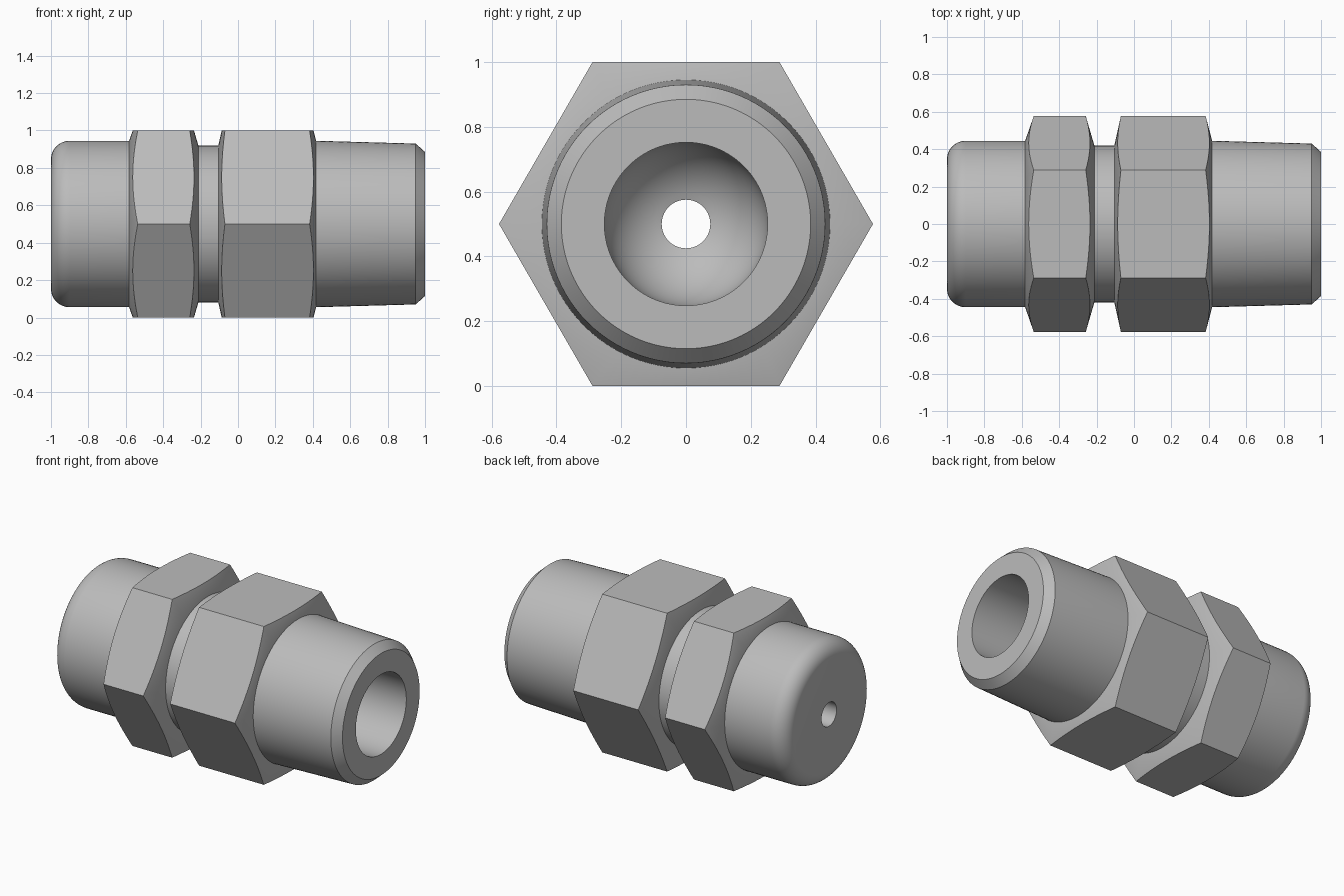
import bpy, bmesh, math

SEGMENTS = 96
AXIS_HEIGHT = 0.5
APOTHEM = 0.5

if "Cube" in bpy.data.objects:
    bpy.data.objects.remove(bpy.data.objects["Cube"])

# Single brushed grey metal
metal = bpy.data.materials.new("grey metal")
metal.use_nodes = True
colour = (0.5, 0.5, 0.5, 1)
metal.diffuse_color = colour
metal.node_tree.nodes["Principled BSDF"].inputs["Base Color"].default_value = colour


def hex_radius(angle):
    """Distance from the axis to a hexagon side, corners at +-y."""
    sector = math.pi / 3
    return APOTHEM / math.cos(angle % sector - sector / 2)


def revolve(name, profile):
    """Sweep a closed profile around the x axis; profile(angle) gives (x, r) pairs."""
    bm = bmesh.new()
    rings = []
    for i in range(SEGMENTS):
        a = math.tau * i / SEGMENTS
        rings.append([bm.verts.new((x, r * math.cos(a), AXIS_HEIGHT + r * math.sin(a)))
                      for x, r in profile(a)])
    count = len(rings[0])
    for i in range(SEGMENTS):
        here, there = rings[i], rings[(i + 1) % SEGMENTS]
        for j in range(count):
            k = (j + 1) % count
            bm.faces.new((here[j], here[k], there[k], there[j]))
    bmesh.ops.recalc_face_normals(bm, faces=bm.faces)
    mesh = bpy.data.meshes.new(name)
    bm.to_mesh(mesh)
    bm.free()
    mesh.materials.append(metal)
    obj = bpy.data.objects.new(name, mesh)
    bpy.context.collection.objects.link(obj)
    bpy.ops.object.select_all(action="DESELECT")
    obj.select_set(True)
    bpy.context.view_layer.objects.active = obj
    bpy.ops.object.shade_smooth_by_angle(angle=math.radians(30))


def arc(cx, cr, radius, start, end, steps):
    """Arc points in the (x, r) half plane, angles in degrees."""
    angles = [math.radians(start + (end - start) * i / steps) for i in range(steps + 1)]
    return [(cx + radius * math.cos(t), cr + radius * math.sin(t)) for t in angles]


def hex_nut(name, left, left_r, right, right_r, chamfer):
    """Hexagon whose ends are cut by cones, giving curved chamfer edges."""
    corner = APOTHEM / math.cos(math.pi / 6)

    def profile(a):
        r = hex_radius(a)
        dl = chamfer * (r - left_r) / (corner - left_r)
        dr = chamfer * (r - right_r) / (corner - right_r)
        return [(left, 0.36), (left, left_r), (left + dl, r),
                (right - dr, r), (right, right_r), (right, 0.36)]

    revolve(name, profile)


# Hollow body: rounded cap, neck, tapered spigot, round-bottomed bore
BORE, HOLE, BORE_END = 0.252, 0.075, -0.1
body = [(-1, HOLE)]
body += arc(-0.9, 0.345, 0.1, 180, 90, 12)
body += [(-0.58, 0.445), (-0.4, 0.445), (-0.4, 0.42), (0.2, 0.42), (0.2, 0.445),
         (0.415, 0.445), (0.95, 0.43), (1, 0.385), (1, BORE)]
hole_angle = 180 - math.degrees(math.asin(HOLE / BORE))
body += arc(BORE_END, 0, BORE, 90, hole_angle, 16)
revolve("fitting_body", lambda a: body)

# Two hexagonal collars
hex_nut("cap_hex_nut", -0.582, 0.445, -0.212, 0.42, 0.046)
hex_nut("body_hex_nut", -0.105, 0.42, 0.418, 0.444, 0.035)
